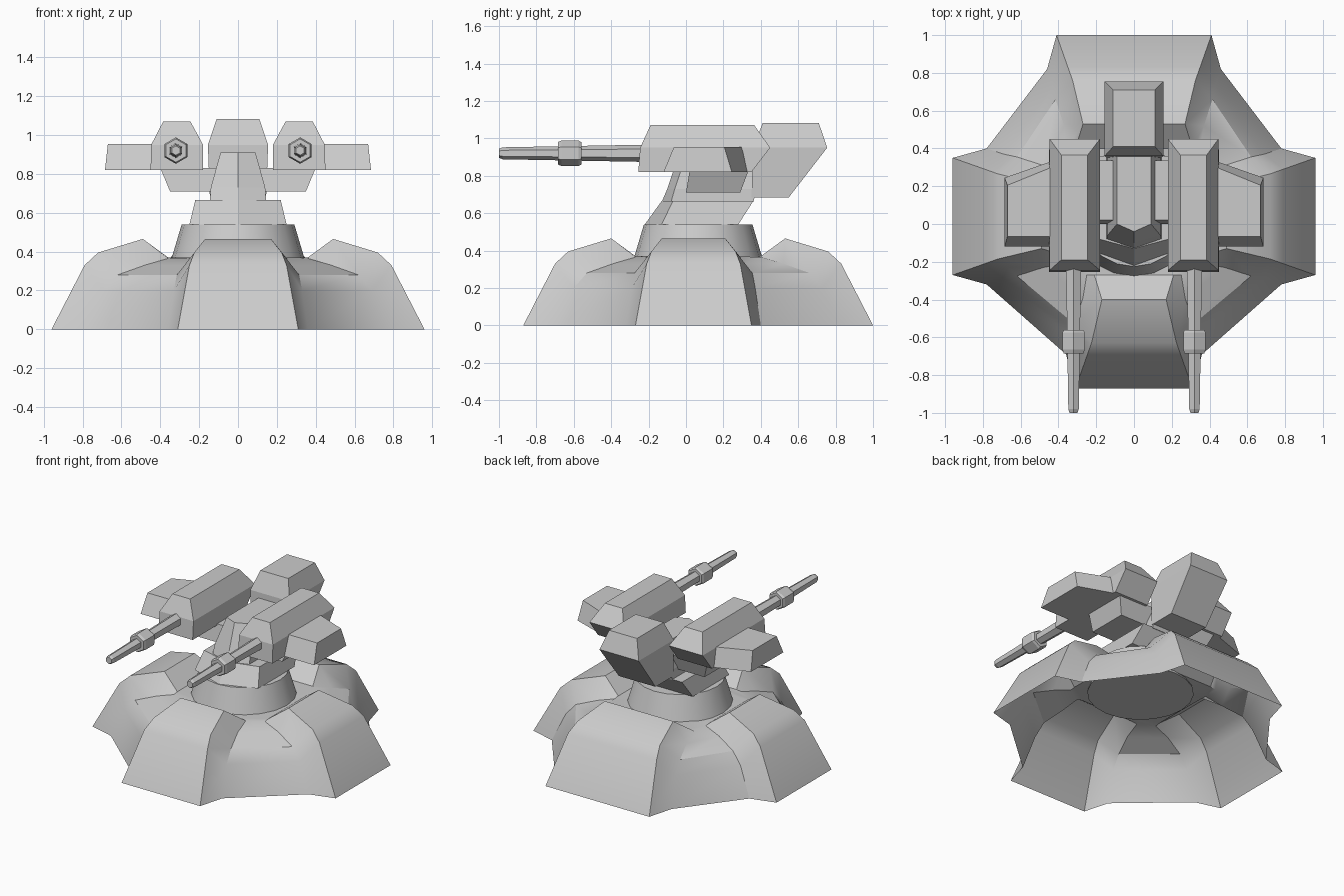
import bpy, bmesh, math
from mathutils import Vector

cube = bpy.data.objects.get("Cube")
if cube:
    bpy.data.objects.remove(cube)

grey = bpy.data.materials.new("plain_grey")
grey.use_nodes = True
COLOUR = (0.6, 0.6, 0.6, 1)
grey.diffuse_color = COLOUR
grey.node_tree.nodes["Principled BSDF"].inputs["Base Color"].default_value = COLOUR


def finish(name, bm, mirror=False, smooth=None, closed=True):
    if closed:
        bmesh.ops.recalc_face_normals(bm, faces=bm.faces)
    mesh = bpy.data.meshes.new(name)
    bm.to_mesh(mesh)
    bm.free()
    mesh.materials.append(grey)
    obj = bpy.data.objects.new(name, mesh)
    bpy.context.collection.objects.link(obj)
    if mirror:
        obj.modifiers.new("Mirror", "MIRROR").use_mirror_merge = False
    if smooth:
        bpy.ops.object.select_all(action="DESELECT")
        obj.select_set(True)
        bpy.context.view_layer.objects.active = obj
        bpy.ops.object.shade_smooth_by_angle(angle=math.radians(smooth))
    return obj


def loft(name, rings, **kw):
    """Skin a stack of matching outlines and cap both ends."""
    bm = bmesh.new()
    rows = [[bm.verts.new(p) for p in ring] for ring in rings]
    n = len(rows[0])
    for a, b in zip(rows, rows[1:]):
        for i in range(n):
            j = (i + 1) % n
            bm.faces.new((a[i], a[j], b[j], b[i]))
    bm.faces.new(rows[0][::-1])
    bm.faces.new(rows[-1])
    return finish(name, bm, **kw)


def rect(x0, x1, y0, y1, z):
    return [(x0, y0, z), (x1, y0, z), (x1, y1, z), (x0, y1, z)]


def prow(w, tip, shoulder, back, z):
    """Rectangle with a shallow pointed front."""
    return [(0, tip, z), (w, shoulder, z), (w, back, z), (-w, back, z), (-w, shoulder, z)]


def circle_z(r, z, y, n):
    return [(r * math.cos(k * math.tau / n), y + r * math.sin(k * math.tau / n), z)
            for k in range(n)]


def hex_y(r, y, x=0.32, z=0.92):
    return [(x + r * math.sin(k * math.tau / 6), y, z + r * math.cos(k * math.tau / 6))
            for k in range(6)]


# Armoured skirt: four curved wings joined by lower diagonal panels, hollow below
# Each row: inset, wing height, width loss, flank inset, flank height, flank spread
ROWS = [(0, 0, 0, .18, 0, .05), (.17, .33, .06, .27, .2, .08), (.24, .395, .085, .34, .28, .09),
        (.47, .465, .14, .48, .33, .1), (.6, .37, .1, .6, .365, .04)]
# Each wing: angle, reach, half width, centre y
WINGS = [(-90, .93, .31, .06), (0, .96, .31, .04), (90, .94, .41, .06), (180, .96, .31, .04)]
bm = bmesh.new()
wings = []
for angle, reach, half, cy in WINGS:
    a = math.radians(angle)
    out = Vector((math.cos(a), math.sin(a), 0))
    side = Vector((-out.y, out.x, 0))
    grid = []
    for inset, z, loss, f_inset, f_z, spread in ROWS:
        w = half - loss
        line = [(f_inset, -w - spread, f_z), (inset, -w, z), (inset, w, z), (f_inset, w + spread, f_z)]
        grid.append([bm.verts.new(Vector((0, cy, h)) + out * (reach - i) + side * t)
                     for i, t, h in line])
    wings.append(grid)
for k, grid in enumerate(wings):
    following = wings[(k + 1) % 4]
    for r in range(len(ROWS) - 1):
        lo, hi = grid[r], grid[r + 1]
        for c in range(3):
            bm.faces.new((lo[c], lo[c + 1], hi[c + 1], hi[c]))
        bm.faces.new((lo[3], following[r][0], following[r + 1][0], hi[3]))
bm.faces.new([v for grid in wings for v in grid[-1]])
finish("armoured_skirt", bm, smooth=32, closed=False)

# Rotating collar and swept pedestal
loft("turret_ring", [circle_z(.345, .355, .065, 20), circle_z(.29, .54, .065, 20)], smooth=30)
loft("pedestal", [prow(.25, -.22, -.13, .28, .54), prow(.22, -.13, -.07, .36, .665)])
loft("neck", [prow(.145, -.13, -.08, .36, .66), prow(.14, -.1, -.06, .38, .73),
              prow(.09, -.04, 0, .39, .91)])

# Rear sensor head
loft("rear_head", [rect(-.145, .145, .35, .55, .685), rect(-.155, .155, .36, .755, .95),
                   rect(-.11, .11, .41, .71, 1.082)])

# Cross mount carrying the guns
loft("gun_mount", [rect(-.35, .35, 0, .29, .71), rect(-.4, .4, .02, .335, .83)])

# Paired gun housings, side pods and barrels
loft("gun_housing", [rect(.18, .45, -.255, .35, .82), rect(.18, .447, -.245, .45, .95),
                     rect(.245, .385, -.19, .365, 1.07)], mirror=True)
loft("side_pod", [[(.4, -.12, .82), (.685, -.12, .82), (.685, .245, .82), (.4, .345, .82)],
                  [(.4, -.065, .953), (.67, -.065, .953), (.67, .205, .953), (.4, .315, .953)]],
     mirror=True)
loft("gun_barrel", [hex_y(.046, -.22), hex_y(.032, -.98), hex_y(.024, -1)], mirror=True)
loft("barrel_collar", [hex_y(.06, -.685), hex_y(.068, -.665), hex_y(.068, -.575), hex_y(.06, -.56)],
     mirror=True)
